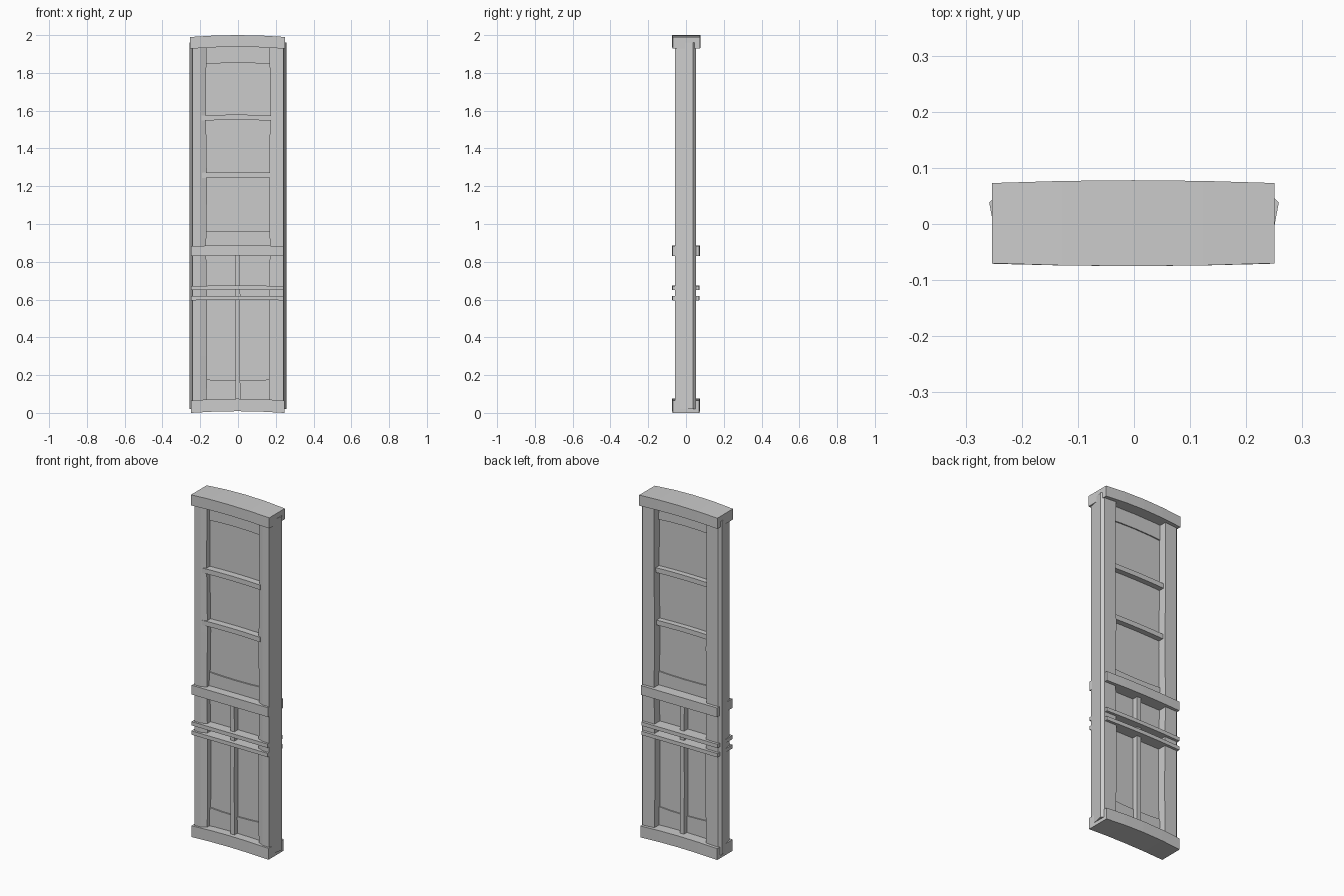
import bpy, bmesh

if "Cube" in bpy.data.objects:
    bpy.data.objects.remove(bpy.data.objects["Cube"])


def make_object(name, rings):
    """Skin a chain of matching rings into a closed flat-faced solid."""
    bm = bmesh.new()
    loops = [[bm.verts.new(p) for p in ring] for ring in rings]
    n = len(loops[0])
    for a, b in zip(loops, loops[1:]):
        for i in range(n):
            j = (i + 1) % n
            bm.faces.new((a[i], a[j], b[j], b[i]))
    bm.faces.new(loops[0])
    bm.faces.new(loops[-1])
    bmesh.ops.recalc_face_normals(bm, faces=bm.faces)
    mesh = bpy.data.meshes.new(name)
    bm.to_mesh(mesh)
    bm.free()
    obj = bpy.data.objects.new(name, mesh)
    bpy.context.collection.objects.link(obj)
    return obj


def bar(name, x0, x1, y0, y1, z0, z1, bow=0.0, swell=0.0, segs=4):
    """Horizontal board, arched upward by bow and thickened mid-span by swell."""
    rings = []
    for i in range(segs + 1):
        t = i / segs
        k = 1 - (2 * t - 1) ** 2
        x, dz, dy = x0 + (x1 - x0) * t, bow * k, swell * k
        rings.append([(x, y0 - dy, z0 + dz), (x, y1 + dy, z0 + dz),
                      (x, y1 + dy, z1 + dz), (x, y0 - dy, z1 + dz)])
    return make_object(name, rings)


# Side stiles: chamfered profile, hand-hewn wobble on the inner edge
profile = [(0.167, -0.046), (0.2, -0.059), (0.24, -0.059),
           (0.258, 0.038), (0.243, 0.053), (0.167, 0.053)]
levels = [(0.02, 0.0), (0.3, -0.004), (0.6, -0.003), (0.86, 0.002),
          (1.2, -0.003), (1.6, 0.003), (1.96, 0.0)]
for side, label in ((-1, "left_stile"), (1, "right_stile")):
    rings = []
    for z, w in levels:
        rings.append([(side * (x + (w if x < 0.17 else 0)), y, z) for x, y in profile])
    make_object(label, rings)

# Horizontal rails wrapping front and back
bar("bottom_rail", -0.25, 0.245, -0.07, 0.07, 0.0, 0.066, 0.009, 0.004)
bar("middle_rail", -0.248, 0.242, -0.071, 0.07, 0.83, 0.884, 0.002, 0.004)
bar("top_rail", -0.253, 0.25, -0.07, 0.073, 1.928, 1.99, 0.01, 0.005)
for i, z in enumerate((0.596, 0.65)):
    bar(f"thin_rail_{i}", -0.25, 0.24, -0.071, 0.068, z, z + 0.022, 0.002, 0.003)

# Crossbars of the upper opening
for i, z in enumerate((1.243, 1.547)):
    bar(f"crossbar_{i}", -0.198, 0.182, -0.056, 0.036, z, z + 0.028, 0.004)

# Recessed panels
bar("upper_panel", -0.2, 0.2, -0.016, 0.004, 0.85, 1.96, segs=1)
bar("lower_panel", -0.2, 0.2, -0.016, 0.004, 0.03, 0.86, segs=1)

# Shallow arched borders at the panel ends
bar("upper_panel_header", -0.19, 0.19, -0.024, 0.011, 1.845, 1.94, 0.008)
bar("upper_panel_footer", -0.19, 0.19, -0.024, 0.011, 0.86, 0.965, -0.006)
bar("lower_panel_footer", -0.19, 0.19, -0.024, 0.011, 0.04, 0.178, -0.008)

# Centre mullion of the lower panel
rings = []
for z, x in ((0.05, 0.0), (0.35, -0.003), (0.62, -0.001), (0.85, -0.003)):
    rings.append([(x - 0.013, -0.05, z), (x + 0.013, -0.05, z),
                  (x + 0.013, 0.038, z), (x - 0.013, 0.038, z)])
make_object("centre_mullion", rings)
